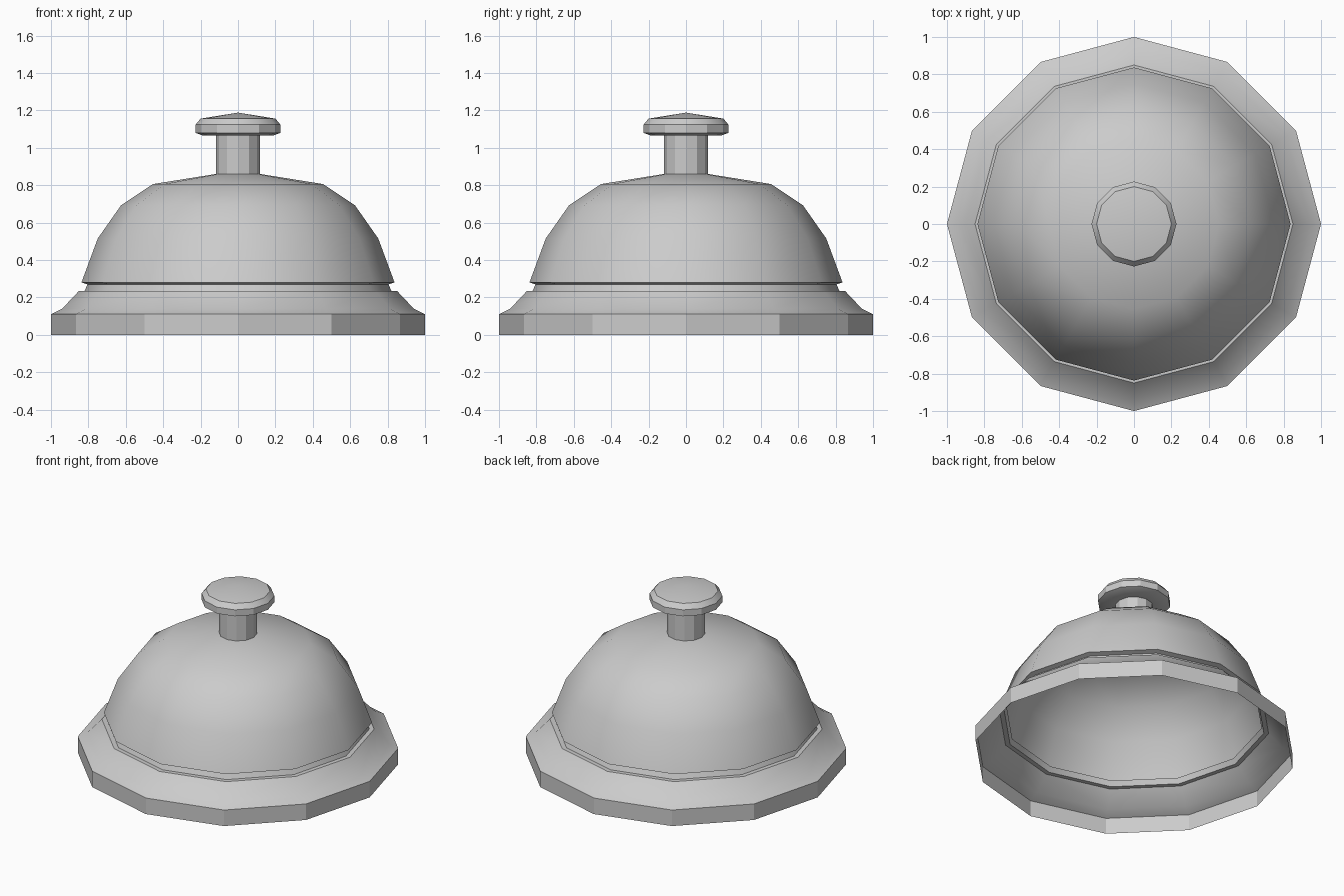
import bpy
import bmesh
import math

default_cube = bpy.data.objects.get("Cube")
if default_cube:
    bpy.data.objects.remove(default_cube, do_unlink=True)

SIDES = 12

metal = bpy.data.materials.new("grey_metal")
metal.use_nodes = True
colour = (0.6, 0.6, 0.6, 1)
metal.diffuse_color = colour
metal.node_tree.nodes["Principled BSDF"].inputs["Base Color"].default_value = colour


def lathe(name, profile):
    """Spin a (radius, height) profile, listed bottom to top, around z."""
    bm = bmesh.new()
    rings = []
    for r, z in profile:
        if r == 0:
            rings.append([bm.verts.new((0, 0, z))] * SIDES)
        else:
            angles = [math.tau * i / SIDES for i in range(SIDES)]
            rings.append([bm.verts.new((r * math.cos(a), r * math.sin(a), z)) for a in angles])
    for low, high in zip(rings, rings[1:]):
        for i in range(SIDES):
            j = (i + 1) % SIDES
            corners = [low[i], low[j], high[j], high[i]]
            bm.faces.new(list(dict.fromkeys(corners)))
    mesh = bpy.data.meshes.new(name)
    bm.to_mesh(mesh)
    bm.free()
    mesh.materials.append(metal)
    obj = bpy.data.objects.new(name, mesh)
    bpy.context.collection.objects.link(obj)
    bpy.ops.object.select_all(action="DESELECT")
    obj.select_set(True)
    bpy.context.view_layer.objects.active = obj
    bpy.ops.object.shade_smooth_by_angle(angle=math.radians(29.8))
    return obj


# Hollow flared base with the recessed neck below the dome
lathe("base", [(1, 0), (1, 0.11), (0.94, 0.14), (0.85, 0.235),
               (0.82, 0.235), (0.805, 0.27)])

# Hollow dome with a slightly overhanging rim
lathe("dome", [(0.805, 0.27), (0.837, 0.28), (0.75, 0.515), (0.625, 0.693),
               (0.455, 0.806), (0.118, 0.86), (0, 0.865)])

# Push button: stem and bevelled cap
lathe("button_stem", [(0.118, 0.86), (0.118, 1.065)])
lathe("button_cap", [(0.118, 1.065), (0.187, 1.065), (0.227, 1.08),
                     (0.227, 1.124), (0.2, 1.156), (0, 1.188)])
